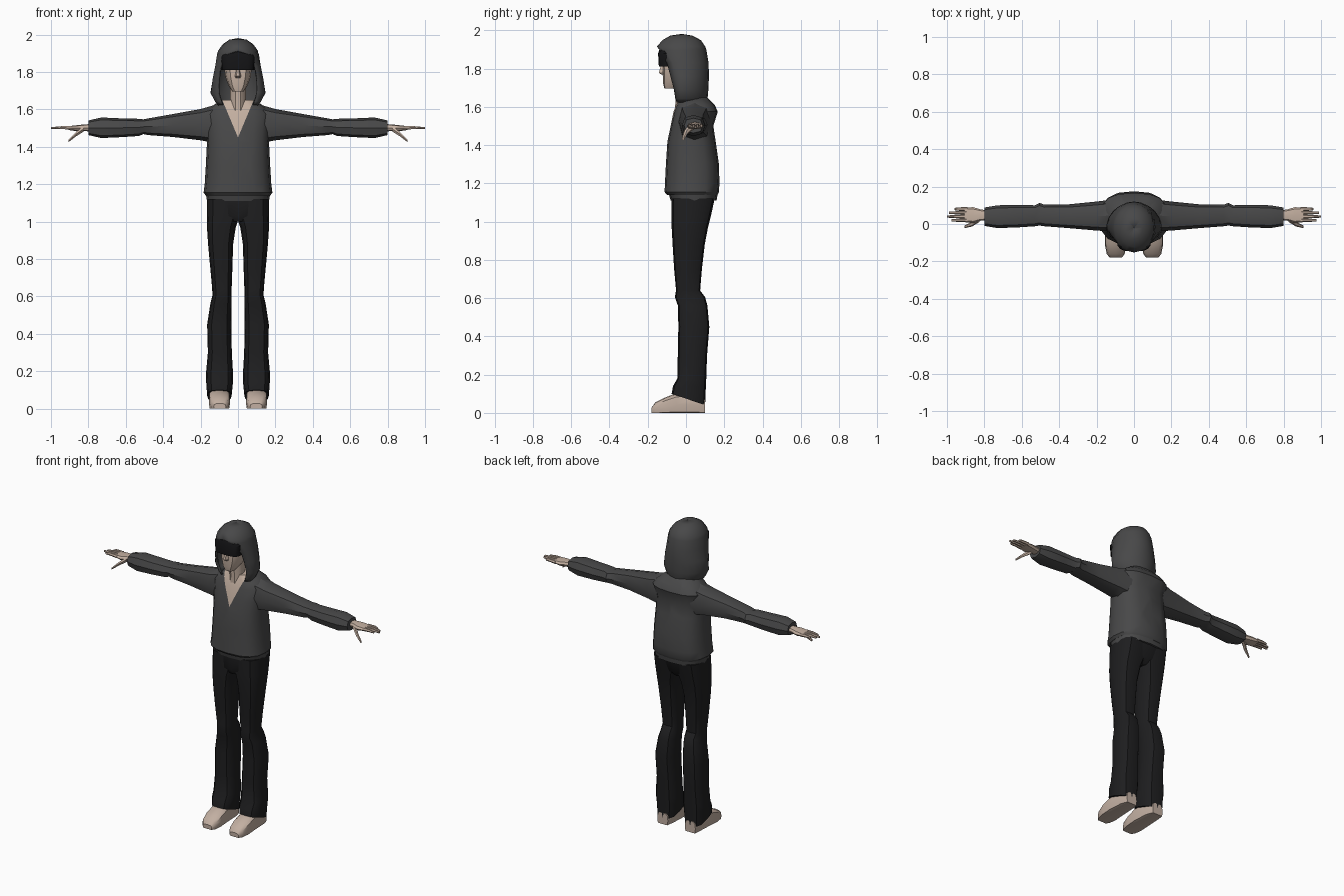
import bpy, bmesh, math
from mathutils import Vector

if "Cube" in bpy.data.objects:
    bpy.data.objects.remove(bpy.data.objects["Cube"])


def material(name, rgb):
    m = bpy.data.materials.new(name)
    m.diffuse_color = (*rgb, 1)
    m.use_nodes = True
    m.node_tree.nodes["Principled BSDF"].inputs["Base Color"].default_value = m.diffuse_color
    return m


GREY = material("charcoal cloth", (0.065, 0.065, 0.066))
BLACK = material("black cloth", (0.013, 0.013, 0.014))
VISOR = material("visor black", (0.007, 0.007, 0.008))
SKIN = material("pale skin", (0.56, 0.44, 0.36))
SHOE = material("beige shoe", (0.54, 0.43, 0.36))


def finish(name, bm, mats, mirror=False, angle=35):
    bmesh.ops.remove_doubles(bm, verts=bm.verts, dist=0.0005)
    bmesh.ops.recalc_face_normals(bm, faces=bm.faces)
    me = bpy.data.meshes.new(name)
    bm.to_mesh(me)
    bm.free()
    for m in mats:
        me.materials.append(m)
    ob = bpy.data.objects.new(name, me)
    bpy.context.collection.objects.link(ob)
    bpy.ops.object.select_all(action='DESELECT')
    ob.select_set(True)
    bpy.context.view_layer.objects.active = ob
    bpy.ops.object.shade_smooth_by_angle(angle=math.radians(angle))
    if mirror:
        ob.modifiers.new("mirror", 'MIRROR').use_mirror_merge = False
    return ob


def bridge(bm, loops, closed=True, caps=True):
    rows = [[bm.verts.new(p) for p in loop] for loop in loops]
    n = len(rows[0])
    for a, b in zip(rows, rows[1:]):
        for i in range(n if closed else n - 1):
            j = (i + 1) % n
            bm.faces.new((a[i], a[j], b[j], b[i]))
    if caps:
        bm.faces.new(rows[0])
        bm.faces.new(rows[-1])


def loft(axis, rings, sides=8, power=2.6):
    """Rings are (position, a0, a1, b0, b1) extents across the chosen axis."""
    loops = []
    for t, a0, a1, b0, b1 in rings:
        loop = []
        for i in range(sides):
            g = 2 * math.pi * i / sides
            c, s = math.cos(g), math.sin(g)
            a = (a0 + a1) / 2 + (a1 - a0) / 2 * math.copysign(abs(c) ** (2 / power), c)
            b = (b0 + b1) / 2 + (b1 - b0) / 2 * math.copysign(abs(s) ** (2 / power), s)
            loop.append({'x': (t, a, b), 'y': (a, t, b), 'z': (a, b, t)}[axis])
        loops.append(loop)
    bm = bmesh.new()
    bridge(bm, loops)
    return bm


def upright(rings, **kw):
    """Symmetric loft along z from (z, half width, front y, back y)."""
    return loft('z', [(z, -w, w, f, b) for z, w, f, b in rings], **kw)


# Sweatshirt body, with the open neck cut as a V in the front faces
bm = upright([(1.14, .172, -.10, .165), (1.155, .184, -.112, .172), (1.2, .178, -.11, .175),
              (1.3, .172, -.105, .172), (1.42, .166, -.097, .155), (1.5, .17, -.08, .143),
              (1.575, .178, -.065, .166), (1.61, .15, -.052, .15), (1.65, .09, -.038, .11)],
             sides=16)
K, VZ = 0.42, 1.45
for s in (1, -1):
    bmesh.ops.bisect_plane(bm, geom=bm.verts[:] + bm.edges[:] + bm.faces[:],
                           plane_co=(0, 0, VZ), plane_no=(1, 0, -s * K))
for f in bm.faces:
    c = f.calc_center_median()
    if c.y < 0.04 and abs(c.x) < K * (c.z - VZ) - 0.001:
        f.material_index = 1
finish("sweatshirt_body", bm, [GREY, SKIN])
finish("waistband", upright([(1.11, .166, -.08, .16), (1.15, .172, -.092, .166)], sides=16), [GREY])

# Sleeves
finish("sleeve", loft('x', [
    (.1, 1, 1, 0, 0), (.12, -.04, .13, 1.42, 1.625), (.2, -.035, .12, 1.435, 1.602),
    (.35, -.022, .105, 1.453, 1.575), (.48, -.012, .103, 1.463, 1.552),
    (.505, -.008, .113, 1.468, 1.547), (.53, -.012, .1, 1.458, 1.55),
    (.62, -.018, .102, 1.452, 1.552), (.73, -.022, .1, 1.447, 1.557),
    (.8, -.01, .088, 1.463, 1.541)][1:]), [GREY], mirror=True)

# Hood: open arcs around the back that close over the brow
YC = -.02
loops = []
for z, w, yb, yf, open_angle in [
        (1.625, .105, .10, -.06, 130), (1.645, .12, .108, -.068, 132), (1.69, .143, .112, -.075, 135),
        (1.76, .132, .115, -.11, 130), (1.83, .118, .113, -.14, 130), (1.895, .107, .102, -.15, 150),
        (1.912, .102, .097, -.148, 180), (1.945, .078, .075, -.12, 180),
        (1.968, .045, .03, -.08, 180), (1.976, .001, -.02, -.022, 180)]:
    loop = []
    for i in range(-8, 9):
        g = math.radians(open_angle) * i / 8
        r = yb - YC if math.cos(g) > 0 else YC - yf
        loop.append((w * math.sin(g), YC + r * math.cos(g), z))
    loops.append(loop)
bm = bmesh.new()
bridge(bm, loops, closed=False, caps=False)
hood = finish("hood", bm, [GREY], angle=45)
mod = hood.modifiers.new("thickness", 'SOLIDIFY')
mod.thickness, mod.offset = 0.01, 0

# Head, nose, neck and visor
finish("head", upright([(1.695, .03, -.113, -.05), (1.725, .05, -.12, 0), (1.775, .068, -.122, .05),
                        (1.85, .077, -.125, .07), (1.9, .068, -.11, .06), (1.93, .04, -.08, .03)],
                       sides=12), [SKIN])
finish("nose", upright([(1.768, .014, -.13, -.10), (1.778, .016, -.145, -.10),
                        (1.825, .008, -.13, -.10)], sides=6, power=2), [SKIN])
finish("neck", upright([(1.56, .052, -.06, .05), (1.64, .042, -.058, .04), (1.74, .042, -.065, .04)],
                       sides=10, power=2), [SKIN])
finish("visor", upright([(1.812, .088, -.142, 0), (1.88, .092, -.146, 0), (1.91, .072, -.135, 0)],
                        sides=16, power=3.5), [VISOR])

# Hands: palm, four fingers and a thumb
finish("palm", loft('x', [(.78, .02, .072, 1.482, 1.522), (.82, .018, .078, 1.484, 1.52),
                          (.86, .004, .09, 1.483, 1.516), (.905, .01, .088, 1.49, 1.511)]),
       [SKIN], mirror=True)


def digit(name, points, radii):
    loops = []
    for p, r in zip(points, radii):
        loops.append([Vector(p) + Vector((0, r * math.cos(g), r * math.sin(g)))
                      for g in (math.pi / 3 * i for i in range(6))])
    bm = bmesh.new()
    bridge(bm, loops)
    finish(name, bm, [SKIN], mirror=True)


for i, tip in enumerate((.975, 1.0, .99, .96)):
    y = .02 + .02 * i
    digit("finger", [(.89, y, 1.501), (.94, y, 1.503), (tip, y, 1.5)], (.011, .009, .006))
digit("thumb", [(.825, .03, 1.497), (.865, 0, 1.468), (.905, -.015, 1.432)], (.018, .013, .007))

# Trousers: hips and flared legs with a slanted hem
finish("trouser_hips", upright([(1.0, .05, -.06, .095), (1.03, .15, -.074, .125),
                                (1.12, .163, -.075, .15)], sides=16, power=3), [BLACK])
bm = loft('z', [
    (1.12, -.01, .166, -.075, .15), (1.02, -.005, .167, -.076, .128), (.97, .012, .166, -.075, .115),
    (.88, .026, .16, -.07, .098), (.75, .03, .148, -.062, .083), (.64, .034, .138, -.052, .074),
    (.605, .034, .137, -.058, .1), (.56, .034, .148, -.042, .112), (.45, .036, .165, -.04, .122),
    (.3, .033, .161, -.043, .11), (.18, .026, .172, -.045, .106), (.14, .027, .17, -.068, .104),
    (.07, .034, .165, -.075, .1)], sides=12, power=3)
for v in bm.verts:
    if v.co.z < .08:
        v.co.z = .1 - .34 * (v.co.y + .075)
finish("trouser_leg", bm, [BLACK], mirror=True)

# Shoes, flattened on the ground
bm = loft('y', [
    (-.18, .065, .13, -.01, .028), (-.16, .05, .146, -.015, .055), (-.11, .042, .156, -.015, .08),
    (-.05, .042, .156, -.015, .104), (.05, .048, .15, -.015, .1), (.1, .062, .138, -.015, .075)],
    sides=12, power=3.2)
for v in bm.verts:
    v.co.z = max(0, v.co.z)
finish("shoe", bm, [SHOE], mirror=True)
